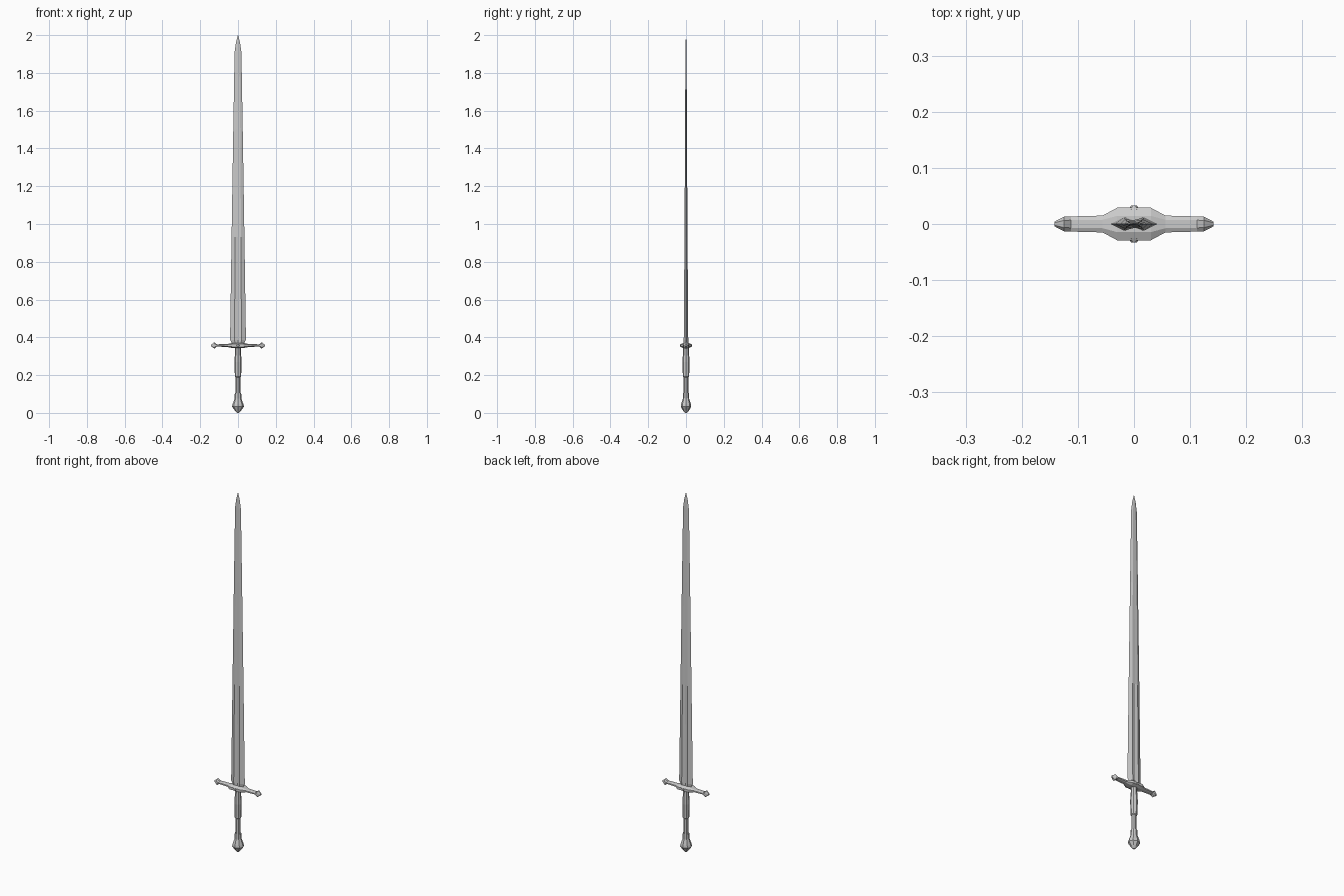
import bpy, bmesh
from math import cos, sin, pi

if "Cube" in bpy.data.objects:
    bpy.data.objects.remove(bpy.data.objects["Cube"])


def loft(name, rings):
    """Skin a list of equal-length point rings and cap both ends."""
    bm = bmesh.new()
    loops = [[bm.verts.new(p) for p in ring] for ring in rings]
    n = len(loops[0])
    for a, b in zip(loops, loops[1:]):
        for i in range(n):
            j = (i + 1) % n
            bm.faces.new((a[i], a[j], b[j], b[i]))
    bm.faces.new(loops[0][::-1])
    bm.faces.new(loops[-1])
    bmesh.ops.remove_doubles(bm, verts=bm.verts, dist=0.00005)
    bmesh.ops.recalc_face_normals(bm, faces=bm.faces)
    mesh = bpy.data.meshes.new(name)
    bm.to_mesh(mesh)
    bm.free()
    ob = bpy.data.objects.new(name, mesh)
    bpy.context.collection.objects.link(ob)
    return ob


def turned(name, profile, sides=8):
    """Faceted turned part from (z, radius x, radius y)."""
    return loft(name, [[(rx * cos(2 * pi * i / sides), ry * sin(2 * pi * i / sides), z)
                        for i in range(sides)] for z, rx, ry in profile])


def blade_ring(z, w, ridge, t, groove):
    """Cross-section: sharp edges, two ridges and a central groove per face."""
    return [(w, 0, z), (ridge, t, z), (0, groove, z), (-ridge, t, z),
            (-w, 0, z), (-ridge, -t, z), (0, -groove, z), (ridge, -t, z)]


# Blade, with a fuller on the lower third
loft("blade", [blade_ring(*s) for s in [
    (0.355, 0.030, 0.016, 0.012, 0.006),
    (0.375, 0.035, 0.017, 0.012, 0.006),
    (0.387, 0.042, 0.018, 0.012, 0.006),
    (0.93, 0.034, 0.016, 0.008, 0.007),
    (1.50, 0.025, 0.012, 0.005, 0.005),
    (1.91, 0.018, 0.008, 0.003, 0.003),
    (1.96, 0.011, 0.005, 0.002, 0.002),
    (2.00, 0.0006, 0.0003, 0.0003, 0.0003)]])

# Crossguard, mirrored: x, half depth, half height
half = [(0.030, 0.029, 0.014), (0.056, 0.015, 0.008), (0.112, 0.0135, 0.006),
        (0.125, 0.013, 0.017), (0.142, 0.004, 0.004)]
full = [(-x, d, h) for x, d, h in reversed(half)] + half


def guard_ring(x, d, h, z=0.357):
    return [(x, d, z + h * 0.5), (x, d * 0.5, z + h), (x, -d * 0.5, z + h), (x, -d, z + h * 0.5),
            (x, -d, z - h * 0.5), (x, -d * 0.5, z - h), (x, d * 0.5, z - h), (x, d, z - h * 0.5)]


loft("crossguard", [guard_ring(*s) for s in full])

# Small studs on the front and back of the guard
for side, label in ((-1, "front"), (1, "back")):
    loft("guard_stud_" + label, [[(r * cos(i * pi / 3), side * y, 0.357 + r * sin(i * pi / 3))
                                  for i in range(6)] for y, r in ((0.026, 0.010), (0.033, 0.005))])

# Grip with a waist ring
turned("grip", [(0.10, 0.013, 0.013), (0.188, 0.013, 0.013), (0.192, 0.017, 0.017),
                (0.203, 0.017, 0.017), (0.27, 0.019, 0.019), (0.335, 0.015, 0.015),
                (0.35, 0.016, 0.016)])

# Flared pommel with a pointed end
turned("pommel", [(0.0, 0.005, 0.005), (0.012, 0.016, 0.016), (0.033, 0.032, 0.028),
                  (0.046, 0.029, 0.026), (0.075, 0.018, 0.017), (0.105, 0.017, 0.016)])
